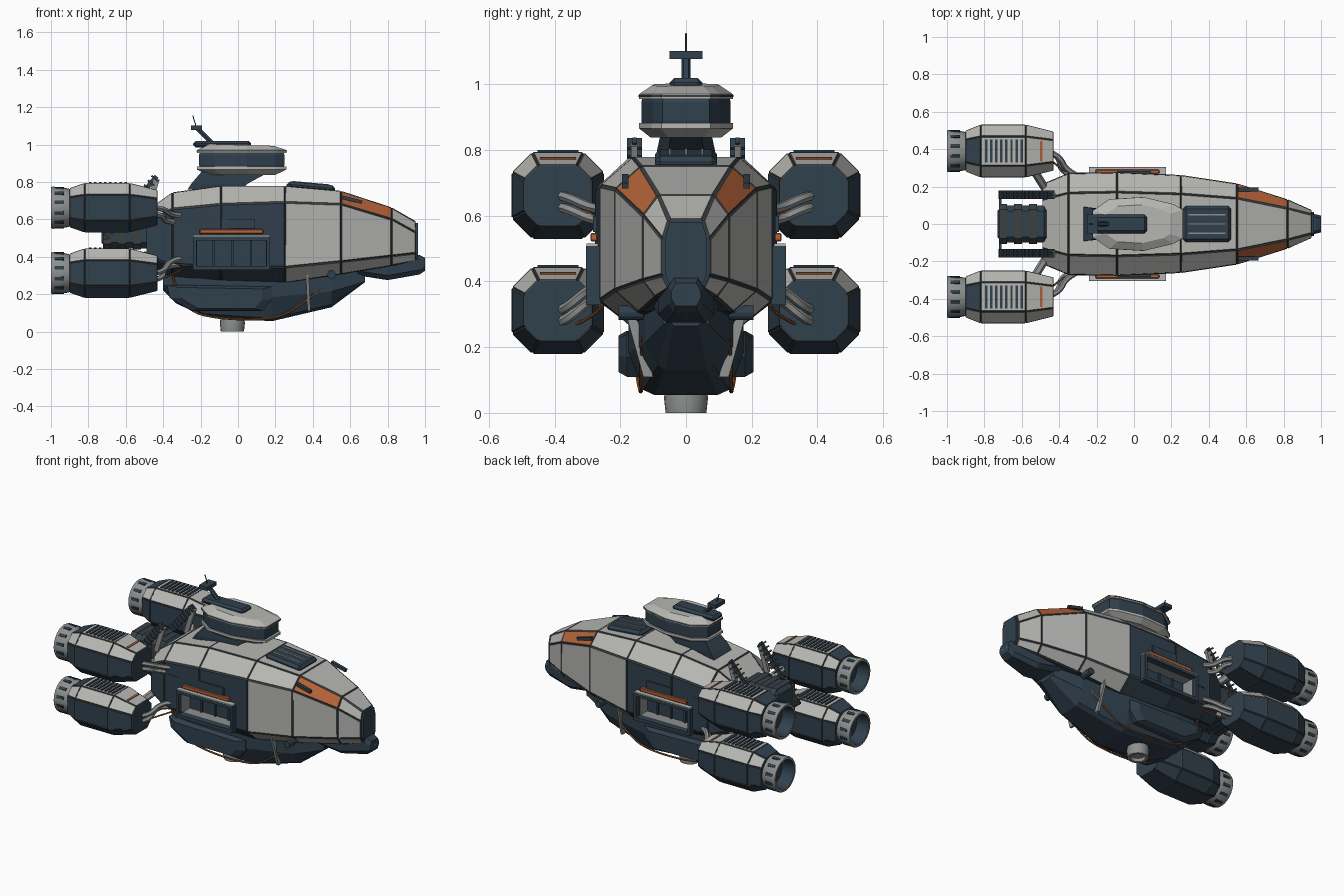
import bpy, bmesh, math
from mathutils import Vector, Matrix

if "Cube" in bpy.data.objects:
    bpy.data.objects.remove(bpy.data.objects["Cube"])

COL = {"light_grey": (0.47, 0.47, 0.45), "dark_blue_grey": (0.030, 0.052, 0.075),
       "orange": (0.46, 0.125, 0.04), "mid_grey": (0.27, 0.28, 0.28),
       "seam_grey": (0.045, 0.05, 0.053), "cable_copper": (0.28, 0.10, 0.03)}
MATS = []
for n, c in COL.items():
    m = bpy.data.materials.new(n)
    m.diffuse_color = (*c, 1)
    m.use_nodes = True
    m.node_tree.nodes["Principled BSDF"].inputs["Base Color"].default_value = m.diffuse_color
    MATS.append(m)
LIGHT, DARK, ORANGE, MID, SEAM, COPPER = range(6)


def finish(name, bm, mat, smooth=False):
    bmesh.ops.recalc_face_normals(bm, faces=bm.faces)
    me = bpy.data.meshes.new(name)
    bm.to_mesh(me)
    bm.free()
    ob = bpy.data.objects.new(name, me)
    bpy.context.collection.objects.link(ob)
    for m in MATS:
        me.materials.append(m)
    if mat is not None:
        me.polygons.foreach_set("material_index", [mat] * len(me.polygons))
    if smooth:
        bpy.context.view_layer.objects.active = ob
        ob.select_set(True)
        bpy.ops.object.shade_smooth_by_angle(angle=math.radians(35))
        ob.select_set(False)
    return ob


def loft(name, rings, mat=DARK, rule=None, inset=None, smooth=False):
    """Skin closed rings; rule(centre, normal) gives a colour, inset makes raised panels."""
    bm = bmesh.new()
    vs = [[bm.verts.new(p) for p in r] for r in rings]
    n = len(vs[0])
    for a, b in zip(vs, vs[1:]):
        for i in range(n):
            bm.faces.new((a[i], a[(i + 1) % n], b[(i + 1) % n], b[i]))
    caps = [bm.faces.new(vs[0]), bm.faces.new(vs[-1])]
    bmesh.ops.recalc_face_normals(bm, faces=bm.faces)
    if rule:
        for f in bm.faces:
            f.material_index = rule(f.calc_center_median(), f.normal)
        mat = None
    if inset:
        sides = [f for f in bm.faces if f not in caps]
        rim = bmesh.ops.inset_individual(bm, faces=sides, thickness=inset, depth=0.004)["faces"]
        for f in rim:
            f.material_index = SEAM
    return finish(name, bm, mat, smooth)


def box(name, c, size, mat, ry=0.0, rx=0.0, bevel=0.0):
    bm = bmesh.new()
    bmesh.ops.create_cube(bm, size=1, matrix=Matrix.Diagonal((*size, 1)))
    if bevel:
        bmesh.ops.bevel(bm, geom=bm.edges[:], offset=bevel, segments=1, affect='EDGES')
    bm.transform(Matrix.Translation(c) @ Matrix.Rotation(ry, 4, 'Y') @ Matrix.Rotation(rx, 4, 'X'))
    return finish(name, bm, mat)


def tube(name, pts, r, mat):
    cu = bpy.data.curves.new(name, 'CURVE')
    cu.dimensions = '3D'
    cu.bevel_depth, cu.bevel_resolution, cu.use_fill_caps = r, 1, True
    sp = cu.splines.new('NURBS')
    sp.points.add(len(pts) - 1)
    for p, q in zip(sp.points, pts):
        p.co = (*q, 1)
    sp.use_endpoint_u, sp.order_u, sp.resolution_u = True, min(3, len(pts)), 6
    tmp = bpy.data.objects.new(name + "_path", cu)
    bpy.context.collection.objects.link(tmp)
    me = bpy.data.meshes.new_from_object(tmp.evaluated_get(bpy.context.evaluated_depsgraph_get()))
    bpy.data.objects.remove(tmp)
    bm = bmesh.new()
    bm.from_mesh(me)
    return finish(name, bm, mat, True)


def sym(x, half):
    return [(x, y, z) for y, z in half] + [(x, -y, z) for y, z in reversed(half)]


def circle(x, r, cy=0, cz=0, n=24):
    return [(x, cy + r * math.cos(2 * math.pi * i / n), cz + r * math.sin(2 * math.pi * i / n)) for i in range(n)]


# Main hull: ridge, shoulder, lower and keel points at each station
HULL = [(-.49, (.13, .64), (.21, .58), (.21, .40), (.13, .33)),
        (-.35, (.165, .74), (.268, .655), (.268, .36), (.17, .30)),
        (-.09, (.17, .775), (.273, .68), (.273, .35), (.175, .275)),
        (.25, (.16, .775), (.258, .69), (.258, .345), (.165, .265)),
        (.55, (.137, .748), (.213, .68), (.213, .375), (.14, .31)),
        (.82, (.083, .66), (.128, .60), (.128, .405), (.09, .355)),
        (.95, (.05, .585), (.07, .53), (.07, .42), (.05, .38))]


def hull_rule(c, n):
    if abs(n.x) > .98:
        return DARK
    if n.z > .3:
        return ORANGE if .55 < c.x < .82 and abs(c.y) > .02 else LIGHT
    return LIGHT if c.x > .25 and abs(c.y) > .02 else DARK


hull = loft("main_hull", [sym(s[0], s[1:]) for s in HULL], rule=hull_rule, inset=.007)

# Cargo bays cut into both sides
for s in (-1, 1):
    cut = box("bay_cutter", (-.035, s * .26, .42), (.37, .16, .14), MID)
    cut.hide_render = True
    md = hull.modifiers.new("bay", 'BOOLEAN')
    md.operation, md.object, md.solver = 'DIFFERENCE', cut, 'EXACT'
    bpy.context.view_layer.objects.active = hull
    bpy.ops.object.modifier_apply(modifier=md.name)
    bpy.data.objects.remove(cut)
    for z, h in ((.34, .022), (.498, .02)):
        box("bay_frame_rail", (-.035, s * .282, z), (.41, .045, h), DARK)
    box("bay_top_ledge", (-.035, s * .285, .511), (.41, .035, .008), LIGHT)
    for x in (-.232, .162):
        box("bay_frame_post", (x, s * .282, .42), (.018, .045, .16), DARK)
    box("bay_back_wall", (-.035, s * .186, .42), (.37, .008, .14), DARK)
    for x in (-.13, -.03, .07):
        box("bay_rib", (x, s * .195, .42), (.012, .012, .14), DARK)
    box("bay_door_roll", (-.035, s * .28, .535), (.34, .022, .026), ORANGE, bevel=.004)
    box("bay_upper_plate", (0, s * .277, .575), (.18, .012, .05), DARK)
    box("rear_side_plate", (-.28, s * .27, .52), (.08, .012, .12), DARK)
    # Slim sensor on each orange panel, and round port below
    box("shoulder_sensor", (.61, s * .185, .705), (.11, .02, .018), DARK, ry=.25)
    loft("side_port", [[(.5 + .022 * math.cos(a), s * y, .305 + .022 * math.sin(a))
         for a in [i * math.pi / 6 for i in range(12)]] for y in (.13, .205)], DARK)

# Nose chin block with ring lamps
loft("nose_chin", [sym(x, [(w * .7, t), (w, t - .025), (w, b + .025), (w * .7, b)])
     for x, w, t, b in ((.64, .10, .37, .30), (.80, .085, .40, .275), (.97, .052, .41, .305), (1.0, .045, .395, .325))])
loft("nose_plate", [sym(x, [(.05, .58), (.064, .53), (.064, .42), (.05, .39)]) for x in (.945, .962)])
for y in (-.026, 0, .026):
    tube("nose_lamp", [(.997, y, .362), (1.0, y, .362)], .010, MID)

# Belly
loft("belly", [sym(x, [(w, .34), (w, z + .6 * (.27 - z)), (b, z + .015), (b * .75, z)]) for x, z, w, b in
     ((-.40, .22, .13, .10), (-.33, .15, .16, .12), (-.18, .08, .175, .13), (.18, .055, .175, .13),
      (.5, .13, .125, .085), (.68, .265, .07, .05))])
pod = [(-.38, .25), (-.365, .18), (-.25, .11), (.13, .11), (.18, .17), (.18, .24)]
for s in (-1, 1):
    loft("belly_side_pod", [[(-.08 + (x + .08) * k, s * y, .18 + (z - .18) * k) for x, z in pod]
         for y, k in ((.10, 1), (.18, 1), (.205, .8))])
    loft("belly_strut", [[(x + dx, s * (y + dy), z) for dx, dy in ((-.008, -.015), (.008, -.015), (.008, .015), (-.008, .015))]
         for x, y, z in ((.37, .17, .31), (.38, .115, .11))], MID)
    tube("belly_cable", [(-.35, s * .17, .30), (-.30, s * .15, .12), (-.1, s * .14, .065), (.2, s * .135, .065),
         (.32, s * .14, .13), (.45, s * .13, .23)], .006, COPPER)
loft("belly_turret", [[(-.03 + r * math.cos(i * math.pi / 10), r * math.sin(i * math.pi / 10), z) for i in range(20)]
     for r, z in ((.06, .10), (.067, .045), (.062, 0), (.045, 0), (.04, .02))], MID, smooth=True)

# Bridge tower
loft("bridge_pylon", [[(a, -w, z), (b, -w * .6, z), (b, w * .6, z), (a, w, z)]
     for a, b, w, z in ((-.27, .02, .09, .76), (-.25, .05, .09, .79), (-.19, .18, .075, .86))])
HEAD = [(.26, .075), (.21, .105), (.05, .143), (-.13, .132), (-.22, .07)]


def head(k, z, tilt=0.0):
    p = HEAD + [(x, -y) for x, y in reversed(HEAD)]
    return [(.02 + (x - .02) * k, y * k, z + tilt * x) for x, y in p]


loft("bridge_floor", [head(.75, .838), head(1, .866), head(1, .882)], LIGHT)
loft("bridge_window_band", [head(.93, .87), head(.95, .89), head(.95, .945), head(.92, .965)], DARK)
loft("bridge_roof", [head(1, .955), head(1, .97), head(.72, .998, -.02)], LIGHT)
loft("bridge_seam", [head(1.008, .962), head(1.008, .967)], SEAM)
box("roof_lump", (-.085, 0, 1.002), (.31, .10, .035), DARK, bevel=.014)
# Antenna
tube("antenna_mast", [(-.13, 0, 1.0), (-.22, 0, 1.09)], .014, DARK)
box("antenna_head", (-.222, 0, 1.09), (.06, .10, .024), DARK)
tube("antenna_needle", [(-.222, 0, 1.09), (-.242, 0, 1.155)], .003, SEAM)

# Dorsal hatch with slits
box("dorsal_hatch", (.39, 0, .772), (.26, .19, .04), DARK, ry=.09, bevel=.016)
for y in (-.05, 0, .05):
    box("hatch_slit", (.39, y, .793), (.20, .008, .006), MID, ry=.09)

# Tail block, hoops and sloping radiator racks
box("tail_block", (-.59, 0, .56), (.28, .20, .23), DARK, bevel=.03)
for x in (-.54, -.62, -.70):
    box("tail_hoop", (x, 0, .56), (.018, .215, .245), SEAM, bevel=.03)
box("rack_crossbar", (-.715, 0, .50), (.014, .34, .014), SEAM)
for s in (-1, 1):
    a, b = Vector((-.715, s * .157, .50)), Vector((-.435, s * .157, .83))
    ang = -math.atan2(b.z - a.z, b.x - a.x)
    box("rack_rail", (a + b) / 2, ((b - a).length, .012, .025), SEAM, ry=ang)
    for i in range(14):
        box("rack_fin", a.lerp(b, (i + .5) / 14), (.010, .045, .045), DARK, ry=ang)
    box("rack_brace", (-.46, s * .157, .73), (.03, .02, .18), MID, ry=.3)

# Engines
ENG = ((-.90, .105, .10, .045), (-.82, .137, .128, .06), (-.58, .137, .128, .06), (-.43, .10, .09, .042))
for s in (-1, 1):
    for cz in (.662, .312):
        cy = s * .39

        def eng_rule(c, n):
            return LIGHT if n.z > .3 and abs(n.x) < .9 and (c.x > -.82 or abs(c.y - cy) > .03) else DARK
        rings = []
        for x, w, h, k in ENG:
            q = [(w - k, h), (w, h - k), (w, k - h), (w - k, -h)]
            rings.append([(x, cy + y, cz + z) for _, y, z in sym(x, q)])
        loft("engine_body", rings, rule=eng_rule, inset=.005)
        for i in range(8):
            box("engine_slat", (-.79 + i * .027, cy, cz + .133), (.013, .125, .010), DARK)
        box("engine_stripe", (-.497, cy, cz + .110), (.012, .11, .012), ORANGE, ry=.25)
        loft("engine_nozzle", [circle(x, r, cy, cz) for x, r in
             ((-.89, .098), (-.92, .106), (-.99, .113), (-1, .109), (-1, .096), (-.92, .08))],
             rule=lambda c, n: DARK if (c - Vector((c.x, cy, cz))).length < .095 and c.x > -.995 and c.x < -.91 else MID,
             smooth=True)
        for i in range(12):
            t = 2 * math.pi * (i + .5) / 12
            box("nozzle_slot", (-.955, cy + .109 * math.cos(t), cz + .109 * math.sin(t)),
                (.05, .018, .009), DARK, rx=t + math.pi / 2)
        # Pipes and beam linking the engine to the hull
        hz = .62 if cz > .5 else .39
        for d in (0, .035):
            tube("engine_pipe", [(-.28 - d, s * .25, hz - d), (-.36 - d, s * .28, hz - d),
                 (-.40, s * .37, cz - d), (-.47, s * .39, cz - d)], .015, MID)
        tube("engine_beam", [(-.45, s * .15, .56 if cz > .5 else .42), (-.55, s * .31, cz)], .022, MID)
        tube("engine_cable", [(-.30, s * .25, hz - .06), (-.40, s * .29, cz - .03), (-.46, s * .36, cz - .05)], .005, COPPER)
